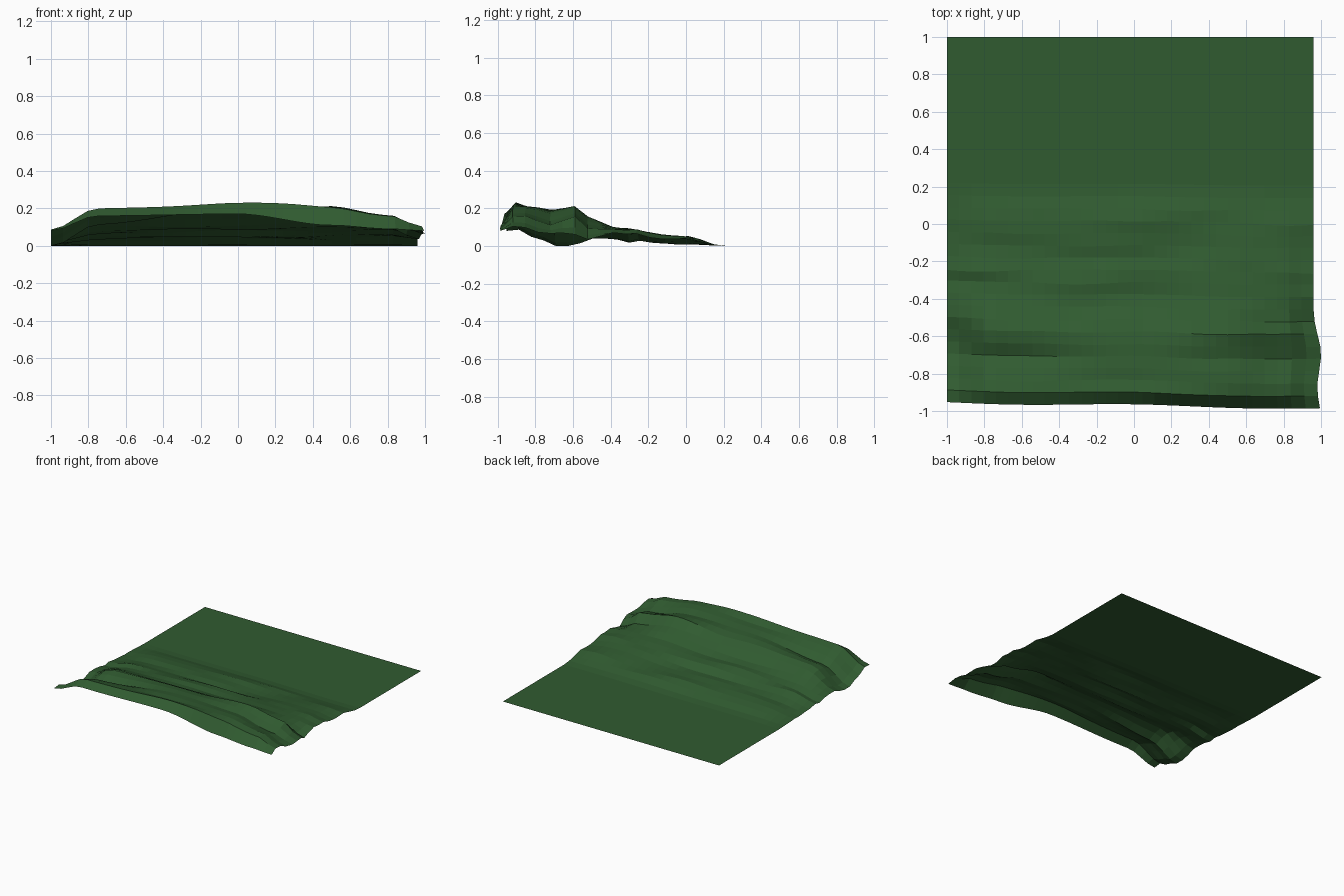
import bpy
import bmesh
import math
from mathutils import Vector, noise

default = bpy.data.objects.get("Cube")
if default:
    bpy.data.objects.remove(default, do_unlink=True)

CELLS = 30
BACK, RIGHT = 1.0, 0.96

# Lengthwise sections of the cloth: side position -> heights in hundredths,
# listed from the front hem to the start of the flat part
ROWS = [-0.97, -0.9, -0.8, -0.7, -0.6, -0.5, -0.4, -0.28, -0.15, 0.0, 0.2]
SECTIONS = {
    -1.0: [8, 9, 5, 0, 1, 4, 4, 2, 2, 1, 0],
    -0.75: [16, 20, 17, 12, 17, 13, 9, 7, 4, 4, 0],
    0.0: [17, 23, 20, 19, 18, 14, 9, 9, 5, 5, 0],
    0.5: [11, 22, 20, 18, 21, 15, 10, 9, 6, 4, 0],
    0.8: [9, 18, 15, 12, 17, 10, 10, 9, 6, 4, 0],
    0.96: [8, 11, 8, 7, 6, 4, 8, 6, 4, 3, 0],
}


def ease(t):
    return t * t * (3 - 2 * t)


def sample(keys, values, at):
    """Smoothly interpolate values along sorted keys."""
    if at <= keys[0]:
        return values[0]
    for i in range(len(keys) - 1):
        if at <= keys[i + 1]:
            t = ease((at - keys[i]) / (keys[i + 1] - keys[i]))
            return values[i] + (values[i + 1] - values[i]) * t
    return values[-1]


def rumple_mask(y):
    """One in the rumpled part, fading to zero on the flat part."""
    return ease(min(1, max(0, (0.2 - y) / 0.2)))


def cloth_point(x, y):
    places = list(SECTIONS)
    heights = [sample(ROWS, SECTIONS[p], y) for p in places]
    z = sample(places, heights, x) / 100
    mask = rumple_mask(y)
    # Long creases run across the cloth, leaning toward the front
    crease = noise.noise(Vector((x * 1.8, y * 9, 4)))
    inner = mask * min(1, (y + 1) * 5)
    z = max(0, z + 0.02 * inner * crease)
    y -= 0.025 * inner * max(0, crease)
    # The free corner flares outward
    flare = ease(min(1, max(0, (-0.45 - y) / 0.2)))
    side = max(0, (x - 0.75) / (RIGHT - 0.75))
    x += flare * side * (0.03 + 0.01 * math.cos(y * 18))
    return x, y, z


def front_hem(x):
    """Gently slanting front edge."""
    return -0.97 - 0.016 * x + 0.006 * math.cos(x * 5)


def build_sheet():
    bm = bmesh.new()
    bmesh.ops.create_grid(bm, x_segments=CELLS, y_segments=CELLS, size=1)
    for vert in bm.verts:
        u, v = (vert.co.x + 1) / 2, (vert.co.y + 1) / 2
        x = -1 + u * (RIGHT + 1)
        hem = front_hem(x)
        vert.co = cloth_point(x, hem + v * (BACK - hem))
    mesh = bpy.data.meshes.new("rumpled_sheet")
    bm.to_mesh(mesh)
    bm.free()
    sheet = bpy.data.objects.new("rumpled_sheet", mesh)
    bpy.context.collection.objects.link(sheet)
    return sheet


def flat_colour(name, colour):
    mat = bpy.data.materials.new(name)
    mat.use_nodes = True
    mat.diffuse_color = colour
    mat.node_tree.nodes["Principled BSDF"].inputs["Base Color"].default_value = colour
    return mat


cloth = build_sheet()
cloth.data.materials.append(flat_colour("forest_green", (0.03, 0.105, 0.03, 1)))
